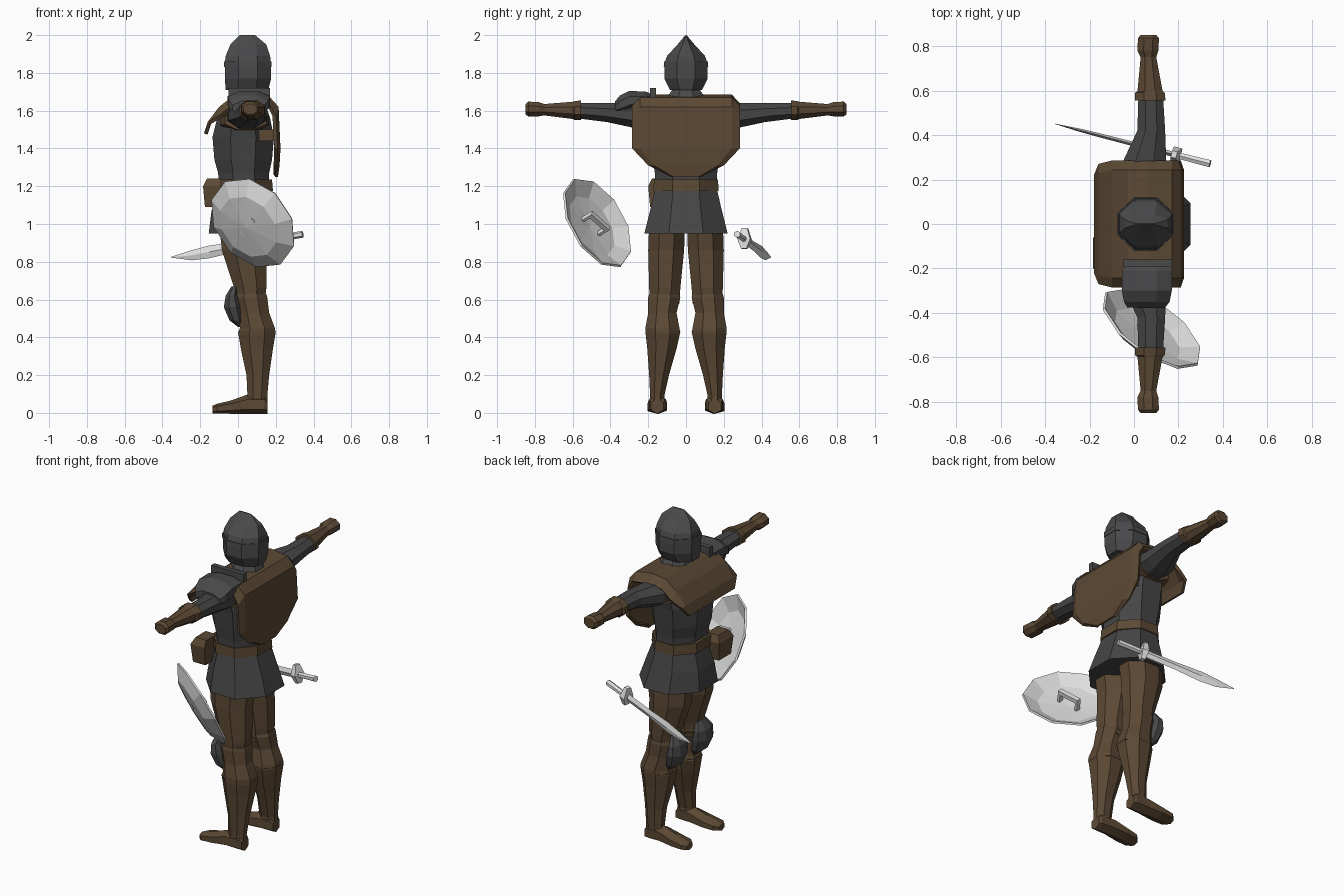
import bpy, bmesh, math
from mathutils import Matrix, Vector

cube = bpy.data.objects.get("Cube")
if cube:
    bpy.data.objects.remove(cube)


def material(name, rgb):
    m = bpy.data.materials.new(name)
    m.use_nodes = True
    m.diffuse_color = (*rgb, 1)
    m.node_tree.nodes["Principled BSDF"].inputs["Base Color"].default_value = (*rgb, 1)
    return m


LEATHER = material("brown leather", (0.105, 0.066, 0.034))
CLOTH = material("dark grey cloth", (0.062, 0.060, 0.061))
STEEL = material("dark steel", (0.068, 0.068, 0.071))
BRIGHT = material("pale metal", (0.74, 0.74, 0.74))


def finish(name, bm, mat, matrix=None):
    bmesh.ops.recalc_face_normals(bm, faces=bm.faces)
    me = bpy.data.meshes.new(name)
    bm.to_mesh(me)
    bm.free()
    me.materials.append(mat)
    ob = bpy.data.objects.new(name, me)
    bpy.context.collection.objects.link(ob)
    if matrix:
        ob.matrix_world = matrix
    return ob


def loft(name, axis, rings, mat, n=8, turn=0.5, matrix=None, flip=False):
    """Skin rings of (position, min a, max a, min b, max b) along an axis."""
    bm = bmesh.new()
    grow = 1 / math.cos(math.pi / n) if turn else 1
    loops = []
    for t, a0, a1, b0, b1 in rings:
        loop = []
        for i in range(n):
            ang = (i + turn) * math.tau / n
            a = (a0 + a1) / 2 + (a1 - a0) / 2 * grow * math.cos(ang)
            b = (b0 + b1) / 2 + (b1 - b0) / 2 * grow * math.sin(ang)
            co = {"x": (t, a, b), "y": (a, t, b), "z": (a, b, t)}[axis]
            loop.append(bm.verts.new((co[0], -co[1], co[2]) if flip else co))
        loops.append(loop)
    for p, q in zip(loops, loops[1:]):
        for i in range(n):
            j = (i + 1) % n
            bm.faces.new((p[i], p[j], q[j], q[i]))
    bm.faces.new(loops[0])
    bm.faces.new(loops[-1])
    return finish(name, bm, mat, matrix)


def box(name, x0, x1, y0, y1, z0, z1, mat, matrix=None):
    return loft(name, "z", [(z0, x0, x1, y0, y1), (z1, x0, x1, y0, y1)], mat, 4, matrix=matrix)


def sym(rings):
    """Rings with one half width, centred on y = 0."""
    return [(z, x0, x1, -w, w) for z, x0, x1, w in rings]


# Head and neck
loft("helmet", "z", sym([(1.71, -.065, .16, .085), (1.77, -.07, .175, .115), (1.85, -.07, .175, .115),
     (1.89, -.065, .17, .1), (1.95, -.04, .15, .045), (2.0, .01, .09, .003)]), STEEL)
loft("helmet_brow", "z", sym([(1.83, -.074, .178, .118), (1.86, -.074, .178, .116)]), STEEL)
loft("neck", "z", sym([(1.6, .0, .14, .075), (1.75, .01, .13, .06)]), CLOTH)
loft("collar", "z", sym([(1.67, -.02, .15, .1), (1.715, .0, .13, .07)]), STEEL)

# Trunk
loft("torso", "z", sym([(1.16, -.1, .165, .16), (1.27, -.105, .165, .165), (1.34, -.125, .18, .175),
     (1.46, -.135, .19, .19), (1.56, -.11, .17, .21), (1.65, -.05, .14, .18)]), CLOTH)
box("back_strap", .08, .205, -.17, .17, 1.44, 1.5, LEATHER)
loft("tunic_skirt", "z", sym([(.95, -.155, .255, .22), (1.07, -.14, .215, .19), (1.18, -.11, .175, .165)]), CLOTH)
loft("belt", "z", sym([(1.175, -.125, .185, .172), (1.235, -.12, .18, .17)]), LEATHER)
loft("belt_pouch", "z", [(1.09, -.175, -.09, -.19, -.07), (1.2, -.185, -.09, -.2, -.06),
     (1.24, -.165, -.09, -.18, -.08)], LEATHER, 4)

# Mantle: a folded sheet over the shoulders, short in front and long behind
profile = [(-.18, 1.48, .22), (-.16, 1.54, .27), (-.1, 1.62, .285), (-.03, 1.675, .285), (.06, 1.685, .285),
           (.17, 1.67, .285), (.215, 1.62, .285), (.225, 1.4, .285), (.22, 1.31, .2), (.212, 1.25, .08)]
bm = bmesh.new()
rows = []
for x, z, w in profile:
    drop = .045 if z > 1.6 else 0
    inset = -.015 if x > .2 else 0
    rows.append([bm.verts.new((x + (inset if abs(s) == 1 else 0), s * w, z - (drop if abs(s) == 1 else 0)))
                 for s in (-1, -.85, .85, 1)])
for p, q in zip(rows, rows[1:]):
    for i in range(3):
        bm.faces.new((p[i], p[i + 1], q[i + 1], q[i]))
mantle = finish("mantle", bm, LEATHER)
mantle.modifiers.new("thickness", "SOLIDIFY").thickness = .02

# Limbs, made once for each side
for side, flip in (("left", True), ("right", False)):
    def limb(part, axis, rings, mat, n=8):
        loft(side + "_" + part, axis, rings, mat, n, flip=not flip)

    limb("sleeve", "y", [(.14, -.06, .15, 1.5, 1.65), (.28, -.05, .145, 1.51, 1.64),
         (.42, .015, .14, 1.54, 1.64), (.58, .02, .13, 1.56, 1.64)], CLOTH)
    limb("armpit_trim", "y", [(.15, -.095, .165, 1.49, 1.6), (.22, -.07, .15, 1.5, 1.6)], LEATHER)
    limb("glove_cuff", "y", [(.555, .005, .142, 1.55, 1.655), (.59, .005, .138, 1.55, 1.65),
         (.6, .02, .125, 1.56, 1.645)], LEATHER)
    limb("glove", "y", [(.59, .015, .13, 1.555, 1.648), (.75, .03, .1, 1.575, 1.635),
         (.78, .015, .11, 1.57, 1.645), (.835, .018, .112, 1.57, 1.648), (.85, .03, .1, 1.58, 1.635)], LEATHER)
    limb("thigh", "z", [(.58, -.01, .14, .035, .19), (.66, -.02, .15, .03, .195),
         (.86, -.085, .15, .01, .2), (1.0, -.1, .17, .005, .195)], LEATHER)
    limb("knee_guard", "z", [(.42, .0, .2, .03, .215), (.45, .01, .195, .035, .215),
         (.53, .0, .165, .05, .2), (.61, -.02, .155, .03, .2), (.63, -.015, .15, .04, .195)], LEATHER)
    limb("boot_shaft", "z", [(.03, .05, .155, .11, .192), (.09, .05, .155, .115, .19),
         (.2, .045, .165, .09, .195), (.34, .015, .185, .05, .205), (.43, .0, .2, .03, .215)], LEATHER)
    limb("boot_foot", "x", [(-.135, .13, .185, .0, .035), (-.11, .105, .205, .0, .045),
         (-.04, .1, .205, .0, .06), (.05, .105, .195, .0, .09), (.14, .11, .193, .0, .09),
         (.155, .12, .185, .0, .07)], LEATHER, 6)
    limb("knee_plate", "z", [(.455, .0, .03, .09, .15), (.49, -.045, .03, .065, .18),
         (.56, -.075, .02, .05, .2), (.62, -.065, .0, .05, .195), (.67, -.035, .0, .08, .16)], STEEL)

# Armour on the right shoulder only
loft("shoulder_plate", "y", [(-.17, -.02, .14, 1.64, 1.68), (-.21, -.055, .17, 1.62, 1.7),
     (-.3, -.055, .17, 1.6, 1.705), (-.35, -.045, .16, 1.58, 1.68), (-.375, -.03, .14, 1.58, 1.65)], STEEL)
box("neck_guard", -.05, .17, -.19, -.16, 1.66, 1.72, STEEL)


def frame(origin, main, up):
    """Matrix whose x runs along main and whose z leans towards up."""
    x = Vector(main).normalized()
    y = Vector(up).cross(x).normalized()
    z = x.cross(y)
    m = Matrix((x, y, z)).transposed().to_4x4()
    m.translation = Vector(origin)
    return m


# Sword floating beside the left hip
sword = frame((.19, .31, .918), (-.68, .175, -.125), (0, 0, 1))
loft("sword_blade", "x", [(0, -.012, .012, -.024, .024), (.2, -.01, .01, -.026, .024),
     (.36, -.009, .009, -.036, .03), (.46, -.007, .007, -.03, .022), (.57, -.001, .001, .004, .008)],
     BRIGHT, 4, 0, sword)
loft("sword_guard", "z", [(-.05, -.012, .012, -.015, .015), (0, -.02, .02, -.035, .035),
     (.06, -.012, .012, -.015, .015)], BRIGHT, 4, matrix=sword)
loft("sword_grip", "x", [(-.16, -.016, .016, -.016, .016), (0, -.014, .014, -.014, .014)], BRIGHT, 6, matrix=sword)

# Shield: a shallow faceted bowl with a grip inside
shield = frame((.078, -.473, 1.005), (.115, -.175, .155), (.53, .73, .43))
bm = bmesh.new()
sides = 10
loops = []
for radius, depth in ((.265, 0), (.18, -.045)):
    loops.append([bm.verts.new((radius * math.cos(i * math.tau / sides),
                                radius * math.sin(i * math.tau / sides), depth)) for i in range(sides)])
hub = bm.verts.new((0, 0, -.06))
for i in range(sides):
    j = (i + 1) % sides
    bm.faces.new((loops[0][i], loops[0][j], loops[1][j], loops[1][i]))
    bm.faces.new((loops[1][i], loops[1][j], hub))
bowl = finish("shield", bm, BRIGHT, shield)
bowl.modifiers.new("thickness", "SOLIDIFY").thickness = .012
box("shield_grip", -.07, .07, -.015, .015, .005, .03, BRIGHT, shield)
for end, x in (("upper", .055), ("lower", -.07)):
    box("shield_grip_" + end + "_post", x, x + .015, -.015, .015, -.055, .02, BRIGHT, shield)
